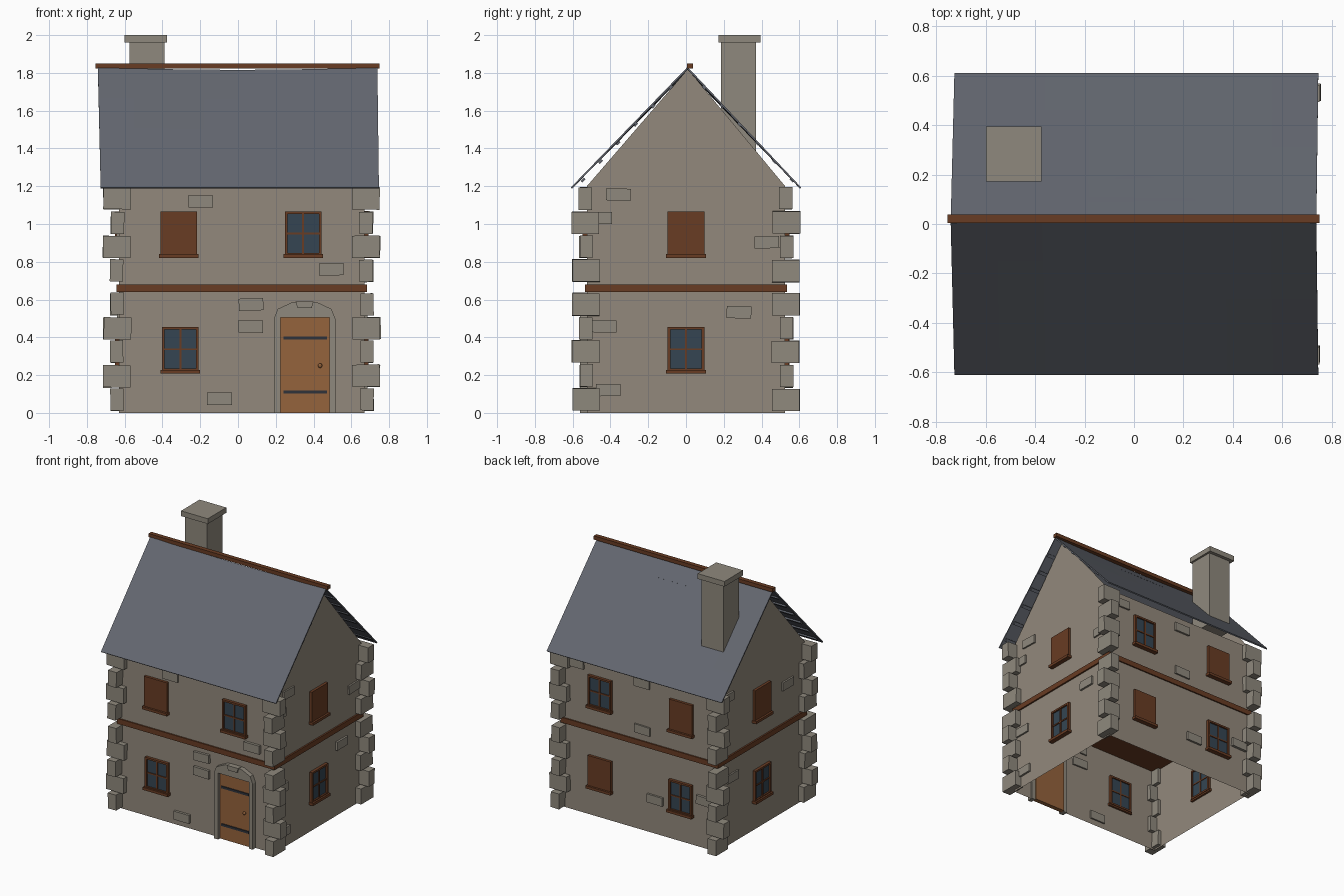
import bpy, bmesh, math, random
from mathutils import Matrix, Vector

cube = bpy.data.objects.get("Cube")
if cube:
    bpy.data.objects.remove(cube, do_unlink=True)
random.seed(4)


def material(name, rgb):
    m = bpy.data.materials.new(name)
    m.use_nodes = True
    m.diffuse_color = (*rgb, 1)
    m.node_tree.nodes["Principled BSDF"].inputs["Base Color"].default_value = (*rgb, 1)
    return m


STONE = material("warm stone", (0.29, 0.25, 0.2))
BLOCK = material("grey stone", (0.275, 0.25, 0.205))
WOOD = material("dark wood", (0.14, 0.045, 0.017))
DOOR = material("door wood", (0.3, 0.125, 0.045))
GLASS = material("blue glass", (0.035, 0.06, 0.085))
IRON = material("dark iron", (0.028, 0.032, 0.042))
SLATE = material("roof slate", (0.125, 0.135, 0.16))

CX = 0.02                  # house centre along x
HALF_X, HALF_Y = 0.65, 0.525
EAVE, APEX = 1.2, 1.82


def finish(name, bm, mat):
    bmesh.ops.recalc_face_normals(bm, faces=bm.faces)
    me = bpy.data.meshes.new(name)
    bm.to_mesh(me)
    bm.free()
    me.materials.append(mat)
    ob = bpy.data.objects.new(name, me)
    bpy.context.collection.objects.link(ob)
    return ob


def boxes(name, mat, spans, matrix=Matrix(), wobble=0.0):
    """One object from boxes given as (x0, x1, y0, y1, z0, z1)."""
    bm = bmesh.new()
    for x0, x1, y0, y1, z0, z1 in spans:
        centre = Vector((x0 + x1, y0 + y1, z0 + z1)) / 2
        size = Matrix.Diagonal((x1 - x0, y1 - y0, z1 - z0, 1))
        turn = Matrix.Rotation(random.uniform(-wobble, wobble), 4, 'Y')
        shift = Vector([random.uniform(-wobble, wobble) * 0.15 for _ in range(3)])
        bmesh.ops.create_cube(bm, size=1, matrix=matrix @ Matrix.Translation(centre + shift) @ turn @ size)
    return finish(name, bm, mat)


def extrude_profile(name, mat, points, y0, y1):
    """Extrude an x-z outline along y."""
    bm = bmesh.new()
    face = bm.faces.new([bm.verts.new((x, y0, z)) for x, z in points])
    moved = bmesh.ops.extrude_face_region(bm, geom=[face])["geom"]
    bmesh.ops.translate(bm, vec=(0, y1 - y0, 0), verts=[v for v in moved if isinstance(v, bmesh.types.BMVert)])
    bmesh.ops.triangulate(bm, faces=[f for f in bm.faces if len(f.verts) > 4])
    return finish(name, bm, mat)


# Wall shell, open below and under the roof
bm = bmesh.new()
ends = []
for x in (CX - HALF_X, CX + HALF_X):
    outline = [(-HALF_Y, 0), (-HALF_Y, EAVE), (0.01, APEX), (HALF_Y, EAVE), (HALF_Y, 0)]
    ends.append([bm.verts.new((x, y, z)) for y, z in outline])
    bm.faces.new(ends[-1])
for a, b in ((0, 1), (3, 4)):
    bm.faces.new((ends[0][a], ends[0][b], ends[1][b], ends[1][a]))
finish("walls", bm, STONE)

# Upper floor slab, seen outside as a belt
boxes("floor_belt", WOOD, [(CX - 0.662, CX + 0.662, -0.535, 0.535, 0.64, 0.68)])

# Corner stones, alternately long in x and in y
courses = [(0.01 + 0.127 * i, i % 2 == 0) for i in range(5)]
courses += [(0.695 + 0.127 * i, i % 2 == 0) for i in range(4)]
for sx, x_name in ((-1, "right"), (1, "left")):
    for sy, y_name in ((-1, "front"), (1, "back")):
        spans = []
        for z, long_y in courses:
            hx, hy = (0.035, 0.073) if long_y else (0.073, 0.035)
            x, y = CX + sx * 0.66, sy * 0.53
            spans.append((x - hx, x + hx, y - hy, y + hy, z, z + 0.117))
        boxes(f"corner_stones_{y_name}_{x_name}", BLOCK, spans, wobble=0.025)


# Each wall has a frame: x along the wall, -y outwards
def wall_frame(quarter_turns):
    depth = HALF_X if quarter_turns % 2 else HALF_Y
    turn = Matrix.Rotation(quarter_turns * math.pi / 2, 4, 'Z')
    return Matrix.Translation((CX, 0, 0)) @ turn @ Matrix.Translation((0, -depth, 0))


def sill(name, u, z, frame):
    boxes(name + "_sill", WOOD, [(u - 0.105, u + 0.105, -0.035, 0.015, z - 0.012, z + 0.008)], frame)


def shutter(name, u, z, frame):
    boxes(name, WOOD, [(u - 0.097, u + 0.097, -0.02, 0.02, z, z + 0.235)], frame)
    sill(name, u, z, frame)


def window(name, u, z, frame):
    top, w, t = z + 0.235, 0.097, 0.014
    boxes(name + "_glass", GLASS, [(u - w + t, u + w - t, -0.01, 0.01, z + t, top - t)], frame)
    bars = [(u + s * (w - t / 2) - t / 2, u + s * (w - t / 2) + t / 2, -0.022, 0.02, z, top) for s in (-1, 1)]
    bars += [(u - w, u + w, -0.022, 0.02, a, a + t) for a in (z, top - t)]
    bars.append((u - 0.005, u + 0.005, -0.017, 0.015, z, top))
    bars.append((u - w, u + w, -0.016, 0.014, z + 0.112, z + 0.122))
    boxes(name + "_frame", WOOD, bars, frame)
    sill(name, u, z, frame)


LOW, HIGH = 0.22, 0.832
front, left, back, right = [wall_frame(i) for i in range(4)]
shutter("front_upper_shutter", -0.333, HIGH, front)
window("front_upper_window", 0.325, HIGH, front)
window("front_lower_window", -0.325, LOW, front)
window("back_upper_window", -0.33, HIGH, back)
shutter("back_upper_shutter", 0.355, HIGH, back)
shutter("back_lower_shutter", -0.33, LOW, back)
window("back_lower_window", 0.35, LOW, back)
for name, frame in (("left", left), ("right", right)):
    shutter(name + "_upper_shutter", 0, HIGH, frame)
    window(name + "_lower_window", 0, LOW, frame)

# Raised stones scattered on each wall, as (along, height) centres
scatter = {
    "front": (front, [(-0.22, 1.12), (0.475, 0.757), (0.045, 0.577), (0.045, 0.457), (-0.12, 0.072)]),
    "left": (left, [(-0.36, 1.152), (-0.46, 1.03), (0.427, 0.905), (0.277, 0.537), (-0.43, 0.457), (-0.415, 0.122)]),
    "back": (back, [(0.02, 0.76), (0.13, 0.26), (0.55, 0.36), (0.02, 1.12), (-0.53, 1.12)]),
    "right": (right, [(-0.34, 0.5), (0.32, 0.96), (-0.4, 1.13)]),
}
for name, (frame, spots) in scatter.items():
    spans = [(u - 0.065, u + 0.065, -0.016, 0.014, z - 0.032, z + 0.032) for u, z in spots]
    boxes(name + "_wall_stones", BLOCK, spans, frame, wobble=0.03)

# Door with arched stone surround
boxes("door", DOOR, [(0.225, 0.485, -0.538, -0.505, 0.0, 0.51)])
boxes("door_straps", IRON, [(0.24, 0.47, -0.545, -0.535, z, z + 0.017) for z in (0.102, 0.388)])
arch = [(0.19, 0), (0.19, 0.5), (0.21, 0.55), (0.285, 0.585), (0.42, 0.585), (0.495, 0.55), (0.515, 0.5),
        (0.515, 0), (0.485, 0), (0.485, 0.505), (0.225, 0.505), (0.225, 0)]
extrude_profile("door_surround", BLOCK, arch, -0.56, -0.515)
keystone = [(0.315, 0.555), (0.39, 0.555), (0.4, 0.59), (0.305, 0.59)]
extrude_profile("door_keystone", BLOCK, keystone, -0.57, -0.53)
bm = bmesh.new()
bmesh.ops.create_uvsphere(bm, u_segments=10, v_segments=6, radius=0.012,
                          matrix=Matrix.Translation((0.435, -0.545, 0.25)))
finish("door_knob", bm, DOOR)

# Roof slopes: thin sheets with a slight sag
COLS, ROWS = 8, 4
for side, name in ((-1, "front"), (1, "back")):
    bm = bmesh.new()
    grid = []
    for j in range(ROWS + 1):
        t = j / ROWS
        x0, x1 = -0.742 + 0.015 * t, 0.738 + 0.008 * t
        row = []
        for i in range(COLS + 1):
            s = i / COLS
            sag = 0.012 * math.sin(math.pi * s) * (1 - t)
            y, z = 0.008 + (side * 0.607 - 0.008) * t, 1.825 - 0.635 * t - sag
            row.append(bm.verts.new((x0 + (x1 - x0) * s, y, z)))
        grid.append(row)
    for j in range(ROWS):
        for i in range(COLS):
            bm.faces.new((grid[j][i], grid[j][i + 1], grid[j + 1][i + 1], grid[j + 1][i]))
    slope = finish(name + "_roof", bm, SLATE)
    solid = slope.modifiers.new("thickness", 'SOLIDIFY')
    solid.thickness = 0.009
    solid.offset = 0
    # Slate course edges under the slope
    tilt = Matrix.Translation((0, 0.008, 1.825)) @ Matrix.Rotation(-side * math.atan2(0.635, 0.603), 4, 'X')
    strips = []
    for k in range(1, 7):
        d = side * k * 0.135
        strips.append((-0.72, 0.735, d - 0.012, d + 0.012, -0.013, -0.002))
    boxes(name + "_roof_courses", SLATE, strips, tilt)

# Ridge beam and chimney
boxes("ridge_beam", WOOD, [(-0.755, 0.75, 0.004, 0.038, 1.822, 1.85)])
boxes("chimney", BLOCK, [(-0.575, -0.39, 0.185, 0.37, 1.38, 1.965)])
boxes("chimney_cap", BLOCK, [(-0.6, -0.375, 0.172, 0.395, 1.96, 2.0)])
